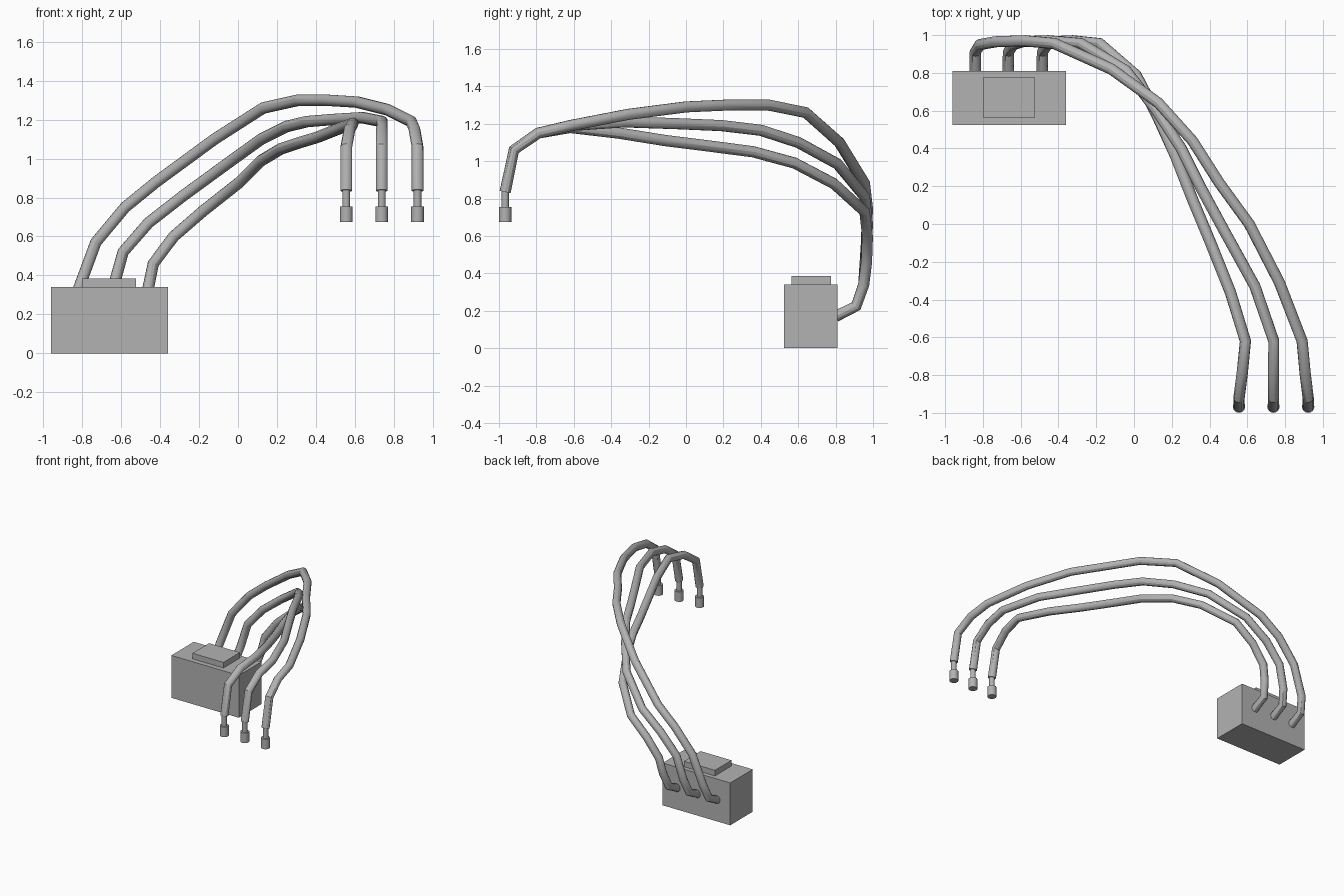
import bpy
from mathutils import Vector

cube = bpy.data.objects.get("Cube")
if cube:
    bpy.data.objects.remove(cube, do_unlink=True)

# One plain grey for everything
grey = bpy.data.materials.new("light grey")
grey.use_nodes = True
colour = (0.45, 0.45, 0.45, 1)
grey.diffuse_color = colour
grey.node_tree.nodes["Principled BSDF"].inputs["Base Color"].default_value = colour

CABLE_RADIUS = 0.03


def finish(name, smooth=True):
    """Name the active object, give it the material and shade it."""
    obj = bpy.context.object
    obj.name = name
    obj.data.materials.clear()
    obj.data.materials.append(grey)
    if smooth:
        bpy.ops.object.shade_smooth_by_angle()
    return obj


def box(name, low, high):
    low, high = Vector(low), Vector(high)
    bpy.ops.mesh.primitive_cube_add(size=1, location=(low + high) / 2)
    bpy.context.object.scale = high - low
    bpy.ops.object.transform_apply(location=False, rotation=False, scale=True)
    return finish(name, smooth=False)


def cylinder(name, x, y, bottom, top, radius):
    bpy.ops.mesh.primitive_cylinder_add(
        vertices=16, radius=radius, depth=top - bottom,
        location=(x, y, (bottom + top) / 2))
    return finish(name)


def cable(name, points):
    """Sweep a round tube along straight segments."""
    curve = bpy.data.curves.new(name, "CURVE")
    curve.dimensions = "3D"
    curve.bevel_depth = CABLE_RADIUS
    curve.bevel_resolution = 4
    curve.use_fill_caps = True
    spline = curve.splines.new("POLY")
    spline.points.add(len(points) - 1)
    for target, point in zip(spline.points, points):
        target.co = (*point, 1)
    obj = bpy.data.objects.new(name, curve)
    bpy.context.collection.objects.link(obj)
    bpy.ops.object.select_all(action="DESELECT")
    obj.select_set(True)
    bpy.context.view_layer.objects.active = obj
    bpy.ops.object.convert(target="MESH")
    return finish(name)


# Housing with a raised plate on top
box("housing", (-0.96, 0.525, 0), (-0.36, 0.81, 0.34))
box("housing_top_plate", (-0.8, 0.565, 0.34), (-0.525, 0.775, 0.385))

# Arching middle run of each cable, between socket and plug
runs = {
    "outer": [(-0.73, 0.965, 0.57), (-0.58, 0.97, 0.75), (-0.42, 0.955, 0.88),
              (-0.12, 0.82, 1.1), (0.13, 0.64, 1.26), (0.31, 0.44, 1.3),
              (0.45, 0.22, 1.3), (0.61, 0, 1.29), (0.77, -0.31, 1.25),
              (0.89, -0.62, 1.19)],
    "middle": [(-0.59, 0.965, 0.52), (-0.46, 0.97, 0.67), (-0.28, 0.955, 0.81),
               (-0.04, 0.81, 0.985), (0.12, 0.6, 1.1), (0.25, 0.4, 1.165),
               (0.355, 0.19, 1.19), (0.48, -0.04, 1.2), (0.64, -0.33, 1.21),
               (0.74, -0.62, 1.19)],
    "inner": [(-0.435, 0.965, 0.46), (-0.33, 0.97, 0.6), (-0.18, 0.955, 0.73),
              (0.01, 0.79, 0.88), (0.12, 0.58, 0.99), (0.22, 0.36, 1.05),
              (0.31, 0.13, 1.08), (0.41, -0.11, 1.11), (0.51, -0.36, 1.15),
              (0.59, -0.62, 1.18)],
}
sockets = (-0.84, -0.665, -0.485)
plugs = (0.922, 0.738, 0.556)
plug_y = -0.967

for (name, run), socket_x, plug_x in zip(runs.items(), sockets, plugs):
    # Lead out of the back of the housing and turn upwards
    start = [(socket_x, 0.8, 0.17), (socket_x, 0.91, 0.225),
             (socket_x + 0.025, 0.95, 0.34)]
    # Bend down to the plug
    bend_x = (run[-1][0] + plug_x) / 2
    end = [(bend_x, -0.79, 1.15), (plug_x, -0.92, 1.06),
           (plug_x, plug_y, 0.835)]
    cable(name + "_cable", start + run + end)

    # Thin stem and plug at the free end
    cylinder(name + "_plug_stem", plug_x, plug_y, 0.75, 0.85, 0.02)
    cylinder(name + "_plug", plug_x, plug_y, 0.675, 0.755, 0.033)
